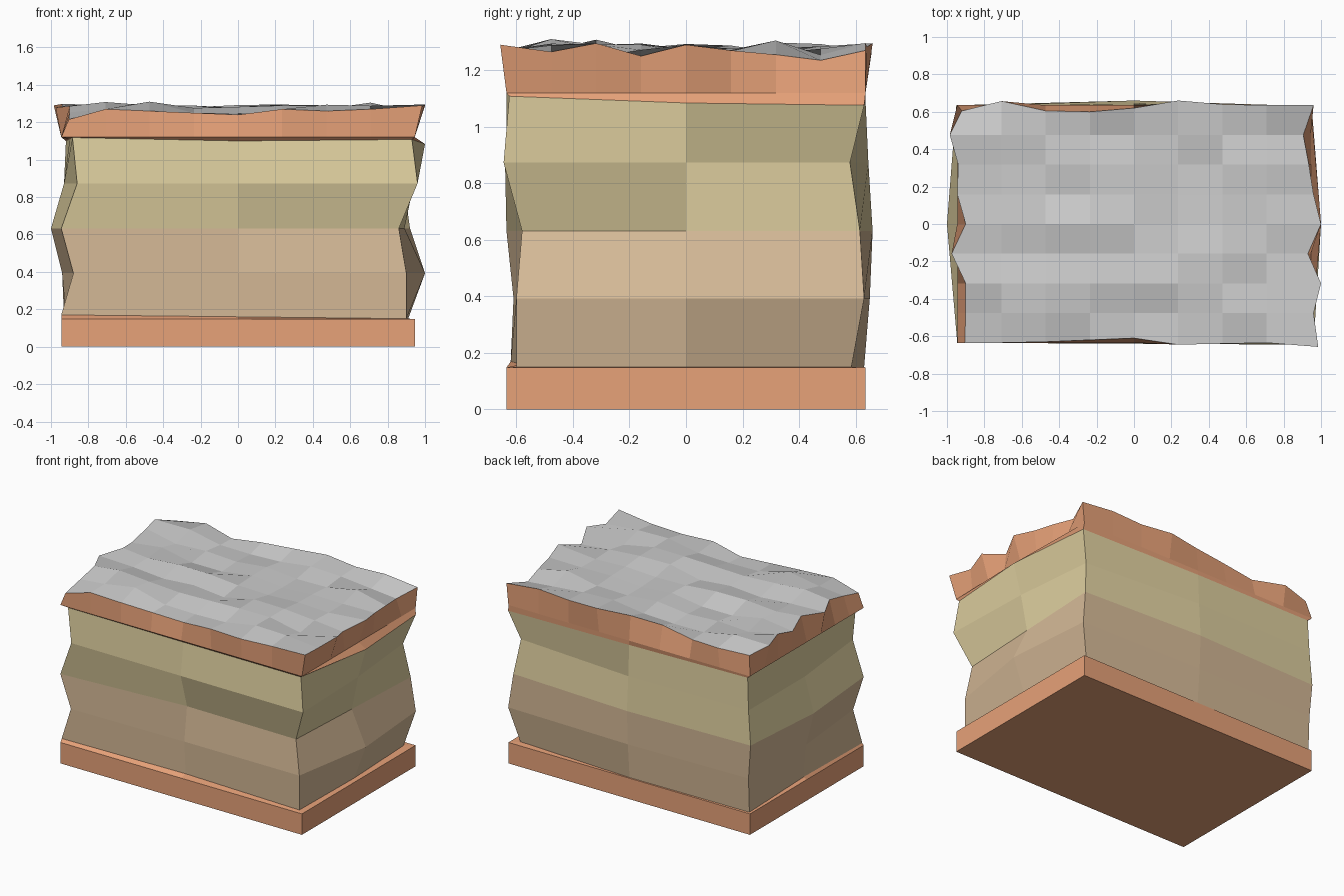
import bpy, random

if "Cube" in bpy.data.objects:
    bpy.data.objects.remove(bpy.data.objects["Cube"])

random.seed(4)
X, Y = 0.945, 0.635
N = 8


def material(name, rgb):
    m = bpy.data.materials.new(name)
    m.diffuse_color = (*rgb, 1)
    m.use_nodes = True
    m.node_tree.nodes["Principled BSDF"].inputs["Base Color"].default_value = m.diffuse_color
    return m


clay = material("clay", (0.80, 0.36, 0.19))
khaki = material("khaki", (0.74, 0.63, 0.35))
tan = material("tan", (0.67, 0.49, 0.31))


def build(name, rings, mats=(), cap_bottom=False):
    """Stack closed rings (counter-clockwise from above) into flat walls."""
    n = len(rings[0])
    verts = [p for r in rings for p in r]
    faces = [(k * n + i, k * n + (i + 1) % n, (k + 1) * n + (i + 1) % n, (k + 1) * n + i)
             for k in range(len(rings) - 1) for i in range(n)]
    if cap_bottom:
        faces.append(tuple(reversed(range(n))))
    return add(name, verts, faces, mats)


def add(name, verts, faces, mats=()):
    me = bpy.data.meshes.new(name)
    me.from_pydata(verts, [], faces)
    for m in mats:
        me.materials.append(m)
    ob = bpy.data.objects.new(name, me)
    bpy.context.collection.objects.link(ob)
    return ob


def box_ring(z):
    return [(sx * X, sy * Y, z) for sx, sy in
            ((-1, -1), (0, -1), (1, -1), (1, 0), (1, 1), (0, 1), (-1, 1), (-1, 0))]


# Uneven rock layers: corner and mid-side positions at five heights
def rock_ring(fl, fm, fr, rm, br, bm, bl, lm, z):
    pts = (fl, (0, fm), fr, (rm, 0), br, (0, bm), bl, (lm, 0))
    zs = z if isinstance(z, tuple) else (z,) * 8
    return [(x, y, h) for (x, y), h in zip(pts, zs)]


rock = [
    rock_ring((-.945, -.62), -.585, (.90, -.60), .91, (.886, .585), .63, (-.93, .62), -.92,
              (.17, .16, .15, .15, .15, .15, .15, .16)),
    rock_ring((-.88, -.61), -.60, (.90, -.60), 1.0, (.95, .63), .65, (-.93, .63), -.94, .393),
    rock_ring((-.945, -.635), -.57, (.86, -.58), .89, (.92, .615), .66, (-.95, .635), -1.0, .632),
    rock_ring((-.86, -.635), -.64, (.96, -.645), .94, (.885, .58), .645, (-.93, .63), -.93, .873),
    rock_ring((-.885, -.635), -.61, (.93, -.625), 1.0, (.95, .63), .635, (-.92, .625), -.90,
              (1.118, 1.10, 1.108, 1.084, 1.076, 1.09, 1.10, 1.11)),
]
build("lower_rock", rock[:3], [tan])
build("upper_rock", rock[2:], [khaki])

# Base slab, closing in to the foot of the rock
build("base_slab", [box_ring(0), box_ring(.148), rock[0]], [clay], cap_bottom=True)

# Bumpy ground grid with an irregular rim
left_x = (-.905, -.90, -.90, -.975, -.90, -.945, -.94, -.985, -.92)
right_x = (.985, .96, 1.0, .93, 1.0, .96, .935, .905, .96)
right_z = (1.29, 1.265, 1.295, 1.25, 1.29, 1.27, 1.255, 1.235, 1.27)
front_y = (-.635, -.635, -.63, -.62, -.61, -.645, -.64, -.635, -.657)
front_z = (1.215, 1.27, 1.26, 1.25, 1.24, 1.27, 1.26, 1.27, 1.29)
back_y = (.605, .657, .605, .60, .62, .66, .64, .635, .635)
top = {}
for j in range(N + 1):
    for i in range(N + 1):
        x, y = X * (2 * i / N - 1), Y * (2 * j / N - 1)
        z = random.uniform(1.24, 1.298)
        if j == 0:
            y, z = front_y[i], front_z[i]
        elif j == N:
            y = back_y[i]
        if i == 0:
            x = left_x[j]
        elif i == N:
            x, z = right_x[j], right_z[j]
        top[i, j] = (x, y, z)
for key, z in {(2, 1): 1.31, (1, 2): 1.308, (2, 2): 1.29, (7, 6): 1.305, (0, 7): 1.29}.items():
    top[key] = (*top[key][:2], z)
W = N + 1
add("ground_surface", [top[i, j] for j in range(W) for i in range(W)],
    [(j * W + i, j * W + i + 1, (j + 1) * W + i + 1, (j + 1) * W + i)
     for j in range(N) for i in range(N)])

# Top slab walls following the rim, and its underside down to the rock
rim = ([(i, 0) for i in range(N)] + [(N, j) for j in range(N)] +
       [(i, N) for i in range(N, 0, -1)] + [(0, j) for j in range(N, 0, -1)])
foot = [(X * (2 * i / N - 1), Y * (2 * j / N - 1), 1.12) for i, j in rim]
build("top_slab", [foot, [top[k] for k in rim]], [clay])
build("top_slab_underside", [rock[-1], foot[::N // 2]], [clay])
